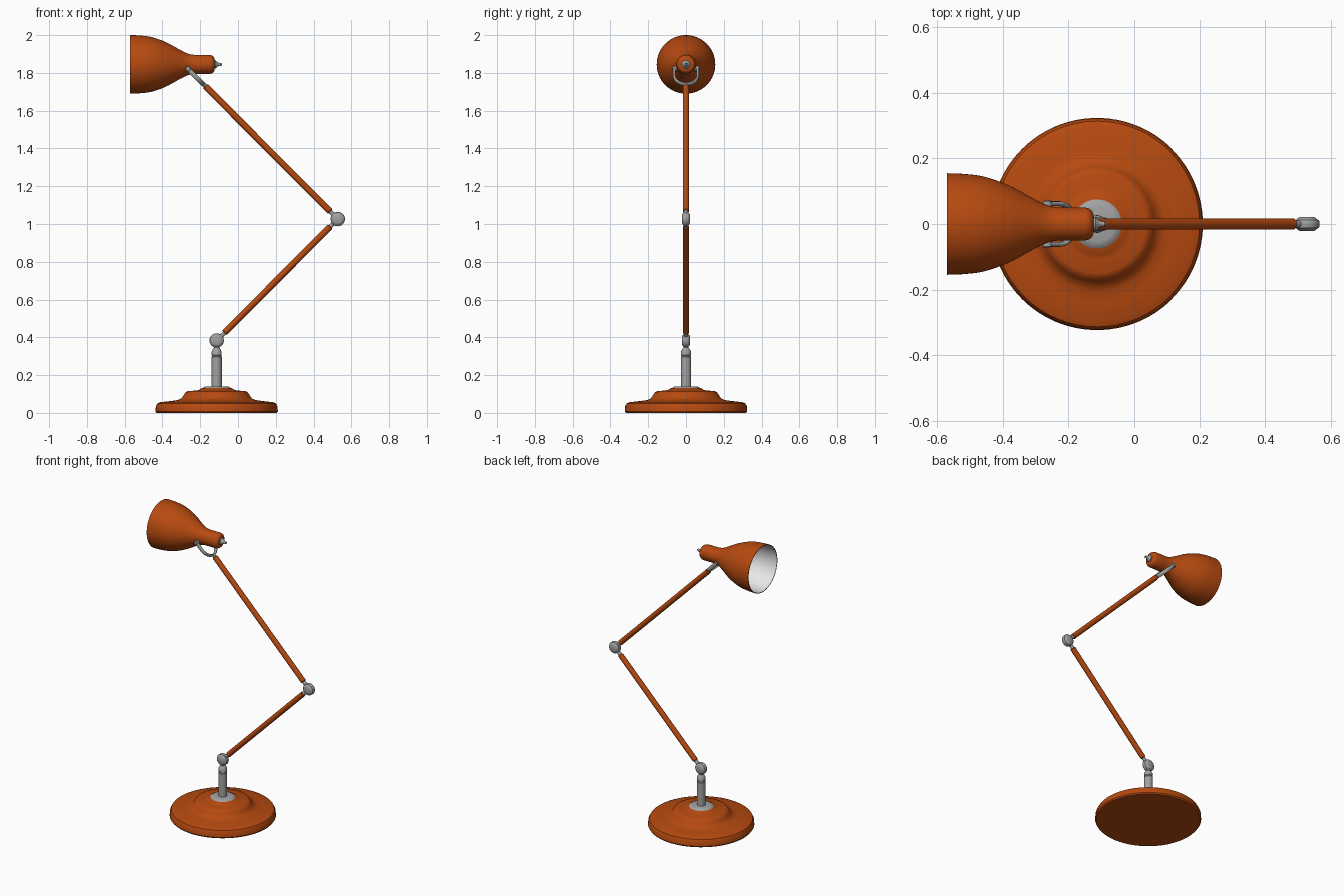
import bpy, bmesh, math
from mathutils import Vector, Matrix

if "Cube" in bpy.data.objects:
    bpy.data.objects.remove(bpy.data.objects["Cube"])


def material(name, rgb):
    m = bpy.data.materials.new(name)
    m.diffuse_color = (*rgb, 1)
    m.use_nodes = True
    m.node_tree.nodes["Principled BSDF"].inputs["Base Color"].default_value = m.diffuse_color
    return m


ORANGE = material("burnt_orange", (0.47, 0.068, 0.005))
GREY = material("metal_grey", (0.36, 0.36, 0.36))
WHITE = material("inner_white", (0.82, 0.82, 0.82))


def smooth(ob, angle=35):
    bpy.ops.object.select_all(action='DESELECT')
    ob.select_set(True)
    bpy.context.view_layer.objects.active = ob
    bpy.ops.object.shade_smooth_by_angle(angle=math.radians(angle))


def spline(pts, steps=5):
    """Catmull-Rom curve through 2D points."""
    p = [Vector(q) for q in [pts[0], *pts, pts[-1]]]
    out = []
    for a, b, c, d in zip(p, p[1:], p[2:], p[3:]):
        for i in range(steps):
            t = i / steps
            out.append(0.5 * (2 * b + (c - a) * t + (2 * a - 5 * b + 4 * c - d) * t ** 2
                              + (3 * b - a - 3 * c + d) * t ** 3))
    return out + [p[-1]]


def lathe(name, profile, origin, axis, mat, sides=32, flip=False):
    """Turn (radius, height) points about an axis; radius 0 closes an end."""
    rot = Vector(axis).to_track_quat('Z', 'Y')
    bm = bmesh.new()
    rings = []
    for r, h in profile:
        n = 1 if r < 1e-6 else sides
        rings.append([bm.verts.new(Vector(origin) + rot @ Vector(
            (r * math.cos(2 * math.pi * i / sides), r * math.sin(2 * math.pi * i / sides), h)))
            for i in range(n)])
    for a, b in zip(rings, rings[1:]):
        for i in range(sides):
            j = (i + 1) % sides
            quad = [a[i % len(a)], a[j % len(a)], b[j % len(b)], b[i % len(b)]]
            quad = list(dict.fromkeys(quad))
            if len(quad) > 2:
                f = bm.faces.new(quad)
                if flip:
                    f.normal_flip()
    me = bpy.data.meshes.new(name)
    bm.to_mesh(me)
    bm.free()
    me.materials.append(mat)
    ob = bpy.data.objects.new(name, me)
    bpy.context.collection.objects.link(ob)
    smooth(ob)
    return ob


def rod(name, a, b, r, mat, bevel=0.004):
    a, b = Vector(a), Vector(b)
    n = (b - a).length
    return lathe(name, [(0, 0), (r - bevel, 0), (r, bevel), (r, n - bevel), (r - bevel, n), (0, n)],
                 a, b - a, mat, 24)


def joint(name, centre):
    """Thin disc with a thicker rounded hub, turned about y."""
    half = [(0, 0.021), (0.022, 0.021), (0.028, 0.018), (0.031, 0.014), (0.036, 0.012), (0.038, 0.008)]
    lathe(name, [(r, -h) for r, h in half] + half[::-1], centre, (0, 1, 0), GREY)


UP = (0, 0, 1)
CX = -0.113
SHOULDER = Vector((CX, 0, 0.383))
ELBOW = Vector((0.528, 0, 1.026))
PIVOT = Vector((-0.265, 0, 1.822))

# Base: stepped round foot with a metal cap
lathe("base", [(0, 0), (0.318, 0), (0.324, 0.008), (0.322, 0.035), (0.314, 0.05), (0.297, 0.057),
               (0.24, 0.063), (0.205, 0.068), (0.186, 0.077), (0.174, 0.095), (0.164, 0.110),
               (0.15, 0.116), (0.11, 0.118), (0.094, 0.122), (0.08, 0.131), (0, 0.131)],
      (CX, 0, 0), UP, ORANGE, 64)
lathe("base_cap", [(0, 0.125), (0.076, 0.125), (0.075, 0.131), (0.066, 0.138), (0.055, 0.141), (0, 0.141)],
      (CX, 0, 0), UP, GREY, 48)

# Post with collar and tapered neck
lathe("post", [(0, 0.135), (0.027, 0.135), (0.027, 0.296), (0.0245, 0.299), (0.0245, 0.304), (0.027, 0.307),
               (0.026, 0.325), (0.02, 0.338), (0.014, 0.345), (0.014, 0.375), (0, 0.375)],
      (CX, 0, 0), UP, GREY)

# Joints
joint("shoulder_joint", SHOULDER)
joint("elbow_joint", ELBOW)

# Arms, each with a thin metal core showing at its ends
low = (ELBOW - SHOULDER).normalized()
rod("lower_arm_core", SHOULDER, ELBOW, 0.0115, GREY)
rod("lower_arm", SHOULDER + low * 0.058, ELBOW - low * 0.056, 0.017, ORANGE)
d = (ELBOW - PIVOT).normalized()
rod("upper_arm_core", PIVOT + d * 0.112, ELBOW, 0.0115, GREY)
rod("upper_arm", PIVOT + d * 0.13, ELBOW - d * 0.056, 0.017, ORANGE)

# Fork: U-shaped strap gripping the shade, wider across than thick
R, LEG = 0.062, 0.054
path = [(R, 0)] + [(R * math.cos(a), LEG + R * math.sin(a))
                   for a in [math.pi * i / 20 for i in range(21)]] + [(-R, 0)]
cu = bpy.data.curves.new("shade_fork", 'CURVE')
cu.dimensions = '3D'
cu.bevel_depth, cu.bevel_resolution, cu.use_fill_caps = 0.0075, 3, True
sp = cu.splines.new('POLY')
sp.points.add(len(path) - 1)
for pt, (x, y) in zip(sp.points, path):
    pt.co = (x, y, 0, 1)
cu.materials.append(GREY)
fork = bpy.data.objects.new("shade_fork", cu)
bpy.context.collection.objects.link(fork)
side = Vector((0, 1, 0))
fork.matrix_world = Matrix.Translation(PIVOT) @ Matrix(
    (side, d, side.cross(d) * 1.7)).transposed().to_4x4()
bpy.ops.object.select_all(action='DESELECT')
fork.select_set(True)
bpy.context.view_layer.objects.active = fork
bpy.ops.object.convert(target='MESH')
smooth(fork, 50)
for s, label in ((1, "back"), (-1, "front")):
    rod("fork_screw_" + label, PIVOT + side * s * 0.045, PIVOT + side * s * 0.071, 0.014, GREY, 0.003)

# Shade: bell along +x with a rounded socket, white lining inside
AX = Vector((0, 0, 1.845))
bell = spline([(0.155, -0.571), (0.153, -0.52), (0.144, -0.455), (0.117, -0.38),
               (0.079, -0.31), (0.058, -0.268), (0.051, -0.235), (0.050, -0.2)])
socket = [(0.050, -0.148), (0.047, -0.137), (0.040, -0.128), (0.03, -0.124), (0, -0.124)]
lathe("shade", [(0.151, -0.571)] + bell + socket, AX, (1, 0, 0), ORANGE, 64)
lining = [(r - 0.004, x) for r, x in bell if x < -0.25]
lathe("shade_lining", lining + [(0, lining[-1][1])], AX, (1, 0, 0), WHITE, 64, True)

# Switch knob on the socket end
lathe("switch_knob", [(0, -0.128), (0.022, -0.128), (0.022, -0.118), (0.012, -0.108),
                      (0.008, -0.1), (0.008, -0.09), (0.005, -0.086), (0, -0.086)],
      AX, (1, 0, 0), GREY, 24)
